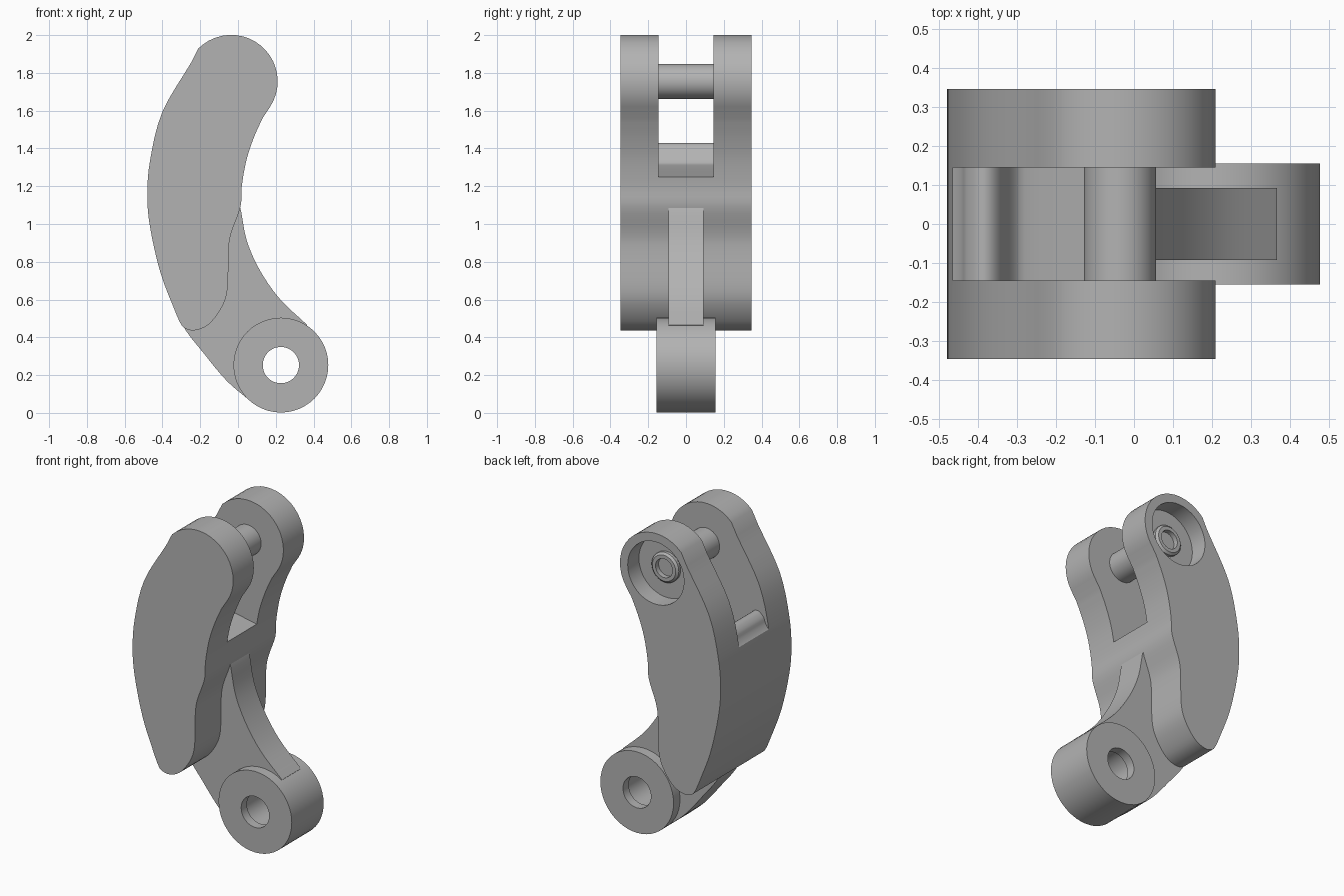
import bpy, bmesh, math
from mathutils import Vector

cube = bpy.data.objects.get("Cube")
if cube:
    bpy.data.objects.remove(cube, do_unlink=True)

grey = bpy.data.materials.new("plain_grey")
grey.use_nodes = True
grey.diffuse_color = (0.45, 0.45, 0.45, 1)
grey.node_tree.nodes["Principled BSDF"].inputs["Base Color"].default_value = grey.diffuse_color


def finish(name, bm):
    bmesh.ops.recalc_face_normals(bm, faces=bm.faces)
    mesh = bpy.data.meshes.new(name)
    bm.to_mesh(mesh)
    bm.free()
    mesh.materials.append(grey)
    obj = bpy.data.objects.new(name, mesh)
    bpy.context.collection.objects.link(obj)
    return obj


def spline(points, steps=4):
    """Smooth open curve through the points."""
    p = [Vector(q) for q in points]
    p = [2 * p[0] - p[1]] + p + [2 * p[-1] - p[-2]]
    out = []
    for a, b, c, d in zip(p, p[1:], p[2:], p[3:]):
        for i in range(steps):
            t = i / steps
            out.append(b + 0.5 * t * (c - a + t * (2 * a - 5 * b + 4 * c - d
                       + t * (3 * (b - c) + d - a))))
    return out + [p[-2]]


def arc(cx, cz, r, start, end, steps=20):
    angles = [math.radians(start + (end - start) * i / steps) for i in range(steps + 1)]
    return [Vector((cx + r * math.cos(a), cz + r * math.sin(a))) for a in angles]


def extrude(name, outline, y0, y1):
    """Side outline in x and z, extruded along y."""
    bm = bmesh.new()
    face = bm.faces.new([bm.verts.new((x, y0, z)) for x, z in outline])
    new = bmesh.ops.extrude_face_region(bm, geom=[face])["geom"]
    verts = [v for v in new if isinstance(v, bmesh.types.BMVert)]
    bmesh.ops.translate(bm, verts=verts, vec=(0, y1 - y0, 0))
    return finish(name, bm)


def lathe(name, cx, cz, profile, closed=False, sides=48):
    """Profile of (y, radius) pairs turned about an axis along y."""
    bm = bmesh.new()
    verts = [bm.verts.new((cx + r, y, cz)) for y, r in profile]
    pairs = list(zip(verts, verts[1:]))
    if closed:
        pairs.append((verts[-1], verts[0]))
    edges = [bm.edges.new(p) for p in pairs]
    bmesh.ops.spin(bm, geom=verts + edges, cent=(cx, 0, cz), axis=(0, 1, 0),
                   angle=math.tau, steps=sides)
    bmesh.ops.remove_doubles(bm, verts=bm.verts, dist=0.0005)
    return finish(name, bm)


def cut(obj, cutter):
    cutter.hide_render = True
    mod = obj.modifiers.new("cut", "BOOLEAN")
    mod.operation = "DIFFERENCE"
    mod.solver = "EXACT"
    mod.object = cutter
    bpy.context.view_layer.objects.active = obj
    bpy.ops.object.modifier_apply(modifier=mod.name)
    bpy.data.objects.remove(cutter, do_unlink=True)


PIN_X, PIN_Z = -0.036, 1.755
BOSS_X, BOSS_Z = 0.227, 0.253

# Curved lever body: round head, wavy inner edge, bowed outer edge
head = arc(PIN_X, PIN_Z, 0.246, 135, -33)
inner = spline([(0.13, 1.56), (0.085, 1.46), (0.045, 1.34), (0.02, 1.2), (0.013, 1.09),
                (-0.035, 0.954), (-0.05, 0.86), (-0.055, 0.66), (-0.087, 0.557),
                (-0.156, 0.468), (-0.23, 0.437), (-0.285, 0.45), (-0.31, 0.484)])
outer = spline([(-0.33, 0.53), (-0.41, 0.74), (-0.465, 0.98), (-0.48, 1.15),
                (-0.465, 1.34), (-0.4, 1.594), (-0.246, 1.858)])
body = extrude("lever_body", head + inner + outer, -0.347, 0.347)

# Fork slot, with a humped floor between the two cheeks
floor = spline([(-0.6, 1.2), (-0.46, 1.34), (-0.43, 1.4), (-0.39, 1.43), (-0.35, 1.41),
                (-0.31, 1.335), (-0.25, 1.305), (0.02, 1.25), (0.4, 1.18)])
cut(body, extrude("slot_cutter", floor + [Vector((0.4, 2.2)), Vector((-0.6, 2.2))],
                  -0.145, 0.145))

# Round recess in the rear cheek
cut(body, lathe("recess_cutter", PIN_X, PIN_Z,
                [(0.237, 0), (0.237, 0.193), (0.5, 0.193), (0.5, 0)]))

# Cross pin with a chamfered, drilled end
pin = lathe("cross_pin", PIN_X, PIN_Z,
            [(-0.2, 0), (-0.2, 0.093), (0.255, 0.093), (0.267, 0.08),
             (0.267, 0.058), (0.18, 0.058), (0.18, 0)])

# Thin arm running down to the pivot boss
upper_edge = spline([(-0.05, 1.2), (0.008, 1.1), (0.045, 0.917), (0.114, 0.758),
                     (0.22, 0.605), (0.367, 0.465)])
lower_edge = spline([(0.05, 0.075), (-0.06, 0.17), (-0.177, 0.31), (-0.295, 0.47),
                     (-0.3, 0.6)])
arm = extrude("arm", upper_edge + lower_edge, -0.093, 0.093)
cut(arm, lathe("arm_cutter", BOSS_X, BOSS_Z,
               [(-0.2, 0), (-0.2, 0.2), (0.2, 0.2), (0.2, 0)]))

# Pivot boss with a through hole, slightly relieved inside
boss = lathe("pivot_boss", BOSS_X, BOSS_Z,
             [(-0.156, 0.096), (-0.156, 0.251), (0.156, 0.251), (0.156, 0.096),
              (0.1, 0.096), (0.1, 0.108), (-0.1, 0.108), (-0.1, 0.096)], closed=True)

bpy.ops.object.select_all(action="DESELECT")
for obj in (body, pin, arm, boss):
    obj.select_set(True)
bpy.context.view_layer.objects.active = body
bpy.ops.object.shade_smooth_by_angle(angle=math.radians(30))
